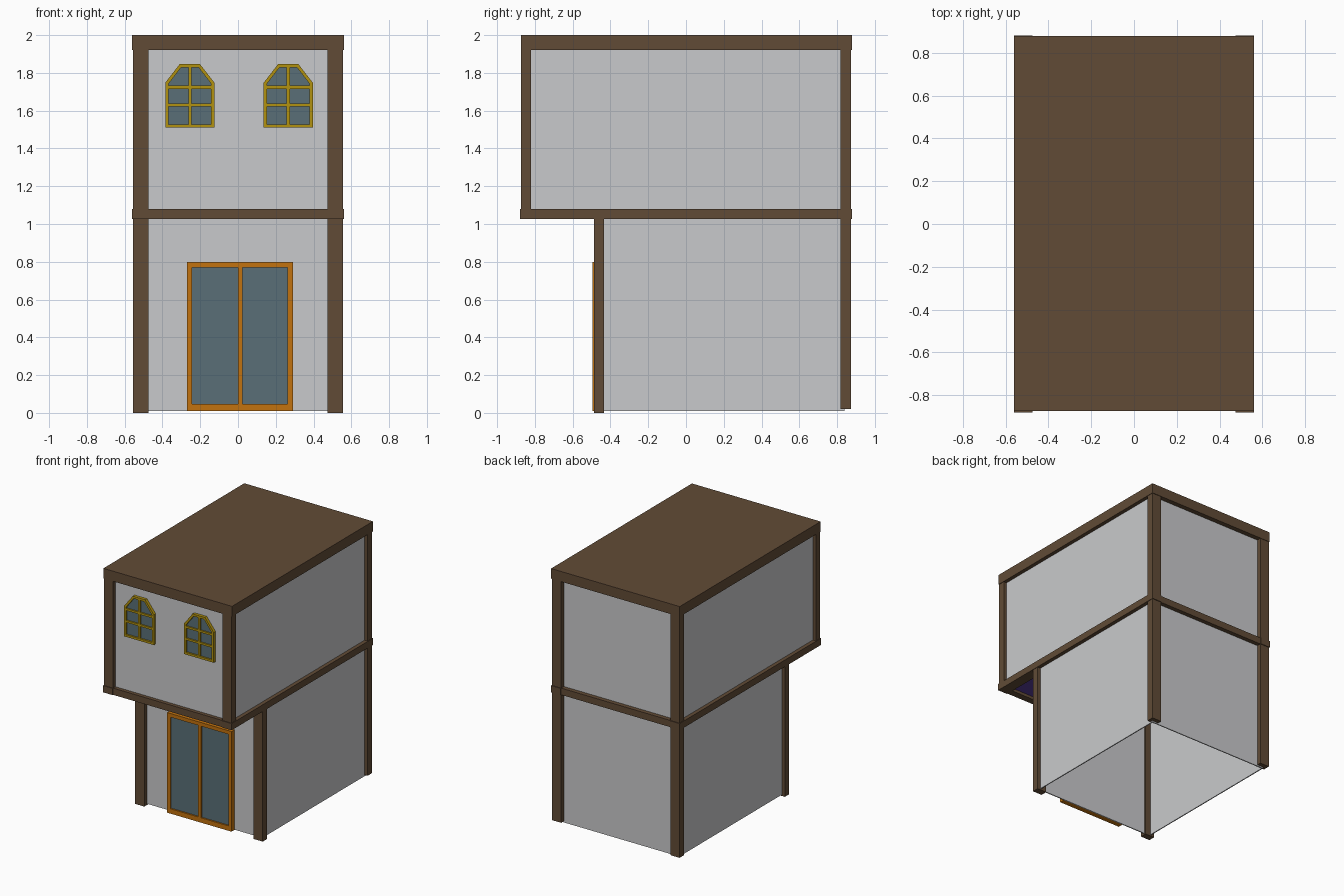
import bpy, bmesh

if "Cube" in bpy.data.objects:
    bpy.data.objects.remove(bpy.data.objects["Cube"])


def material(name, rgb):
    lin = [((c / 255 + 0.055) / 1.055) ** 2.4 for c in rgb]
    m = bpy.data.materials.new(name)
    m.diffuse_color = (*lin, 1)
    m.use_nodes = True
    m.node_tree.nodes["Principled BSDF"].inputs["Base Color"].default_value = m.diffuse_color
    return m


TIMBER = material("brown timber", (97, 75, 54))
PLASTER = material("pale grey plaster", (201, 202, 204))
ORANGE = material("orange door wood", (194, 114, 14))
YELLOW = material("yellow window wood", (178, 146, 16))
GLASS = material("blue grey glass", (90, 111, 119))
PURPLE = material("purple floor", (88, 62, 155))


def finish(name, bm, mat):
    bmesh.ops.recalc_face_normals(bm, faces=bm.faces)
    mesh = bpy.data.meshes.new(name)
    bm.to_mesh(mesh)
    bm.free()
    mesh.materials.append(mat)
    obj = bpy.data.objects.new(name, mesh)
    bpy.context.collection.objects.link(obj)
    return obj


def box(name, mat, x, y, z):
    bm = bmesh.new()
    bmesh.ops.create_cube(bm, size=1)
    for v in bm.verts:
        v.co = [r[0] + (c + 0.5) * (r[1] - r[0]) for c, r in zip(v.co, (x, y, z))]
    return finish(name, bm, mat)


def plate(name, mat, pts, y0, y1):
    # flat x-z outline given depth along y
    bm = bmesh.new()
    loops = [[bm.verts.new((x, y, z)) for x, z in pts] for y in (y0, y1)]
    n = len(pts)
    for loop in loops:
        bm.faces.new(loop)
    for i in range(n):
        j = (i + 1) % n
        bm.faces.new((loops[0][i], loops[0][j], loops[1][j], loops[1][i]))
    return finish(name, bm, mat)


def ring(name, mat, outer, inner, y0, y1):
    # closed frame between two matching x-z outlines
    bm = bmesh.new()
    n = len(outer)
    sections = [[bm.verts.new((x, y, z)) for x, z in pts]
                for pts, y in ((outer, y0), (outer, y1), (inner, y1), (inner, y0))]
    for s in range(4):
        a, b = sections[s], sections[(s + 1) % 4]
        for i in range(n):
            j = (i + 1) % n
            bm.faces.new((a[i], a[j], b[j], b[i]))
    return finish(name, bm, mat)


def rect(x0, x1, z0, z1):
    return [(x0, z0), (x1, z0), (x1, z1), (x0, z1)]


# roof slab
box("roof", TIMBER, (-0.56, 0.56), (-0.874, 0.878), (1.92, 2.0))

# posts, side beams and side walls, mirrored left and right
for side, s in (("left", -1), ("right", 1)):
    px = sorted((s * 0.475, s * 0.556))
    wx = sorted((s * 0.522, s * 0.53))
    box(side + "_upper_front_post", TIMBER, px, (-0.874, -0.82), (1.08, 1.92))
    box(side + "_lower_front_post", TIMBER, px, (-0.487, -0.435), (0.0, 1.03))
    box(side + "_back_post", TIMBER, px, (0.818, 0.874), (0.02, 1.92))
    box(side + "_floor_beam", TIMBER, sorted((s * 0.475, s * 0.56)), (-0.88, 0.88), (1.027, 1.08))
    box(side + "_lower_wall", PLASTER, wx, (-0.455, 0.84), (0.01, 1.05))
    box(side + "_upper_wall", PLASTER, wx, (-0.845, 0.84), (1.05, 1.93))

# cross beams
box("front_floor_beam", TIMBER, (-0.475, 0.475), (-0.874, -0.82), (1.027, 1.08))
box("back_floor_beam", TIMBER, (-0.475, 0.475), (0.818, 0.874), (1.027, 1.08))

# front and back walls
box("lower_front_wall", PLASTER, (-0.53, 0.53), (-0.455, -0.447), (0.01, 1.05))
box("upper_front_wall", PLASTER, (-0.53, 0.53), (-0.845, -0.837), (1.05, 1.93))
box("back_wall", PLASTER, (-0.53, 0.53), (0.832, 0.84), (0.01, 1.93))

# upper floor, seen under the overhang
box("upper_floor", PURPLE, (-0.522, 0.522), (-0.837, 0.832), (1.05, 1.065))

# double door
ring("door_frame", ORANGE, rect(-0.27, 0.29, 0.01, 0.798),
     rect(-0.243, 0.263, 0.048, 0.769), -0.495, -0.455)
box("door_middle_bar", ORANGE, (0.0, 0.025), (-0.495, -0.455), (0.048, 0.769))
box("door_glass", GLASS, (-0.243, 0.263), (-0.483, -0.455), (0.048, 0.769))

# two windows with clipped tops
for side, cx in (("left", -0.255), ("right", 0.266)):
    half = [(0.13, 1.51), (0.13, 1.748), (0.054, 1.846)]
    hole = [(0.113, 1.527), (0.113, 1.742), (0.046, 1.829)]
    outer, inner = ([(cx + x, z) for x, z in h] + [(cx - x, z) for x, z in reversed(h)]
                    for h in (half, hole))
    ring(side + "_window_frame", YELLOW, outer, inner, -0.868, -0.845)
    plate(side + "_window_glass", GLASS, inner, -0.854, -0.846)
    box(side + "_window_upright", YELLOW, (cx - 0.008, cx + 0.008), (-0.866, -0.846), (1.52, 1.835))
    for k, z in enumerate((1.63, 1.724)):
        box(f"{side}_window_crossbar_{k + 1}", YELLOW, (cx - 0.118, cx + 0.118),
            (-0.865, -0.846), (z - 0.008, z + 0.008))
